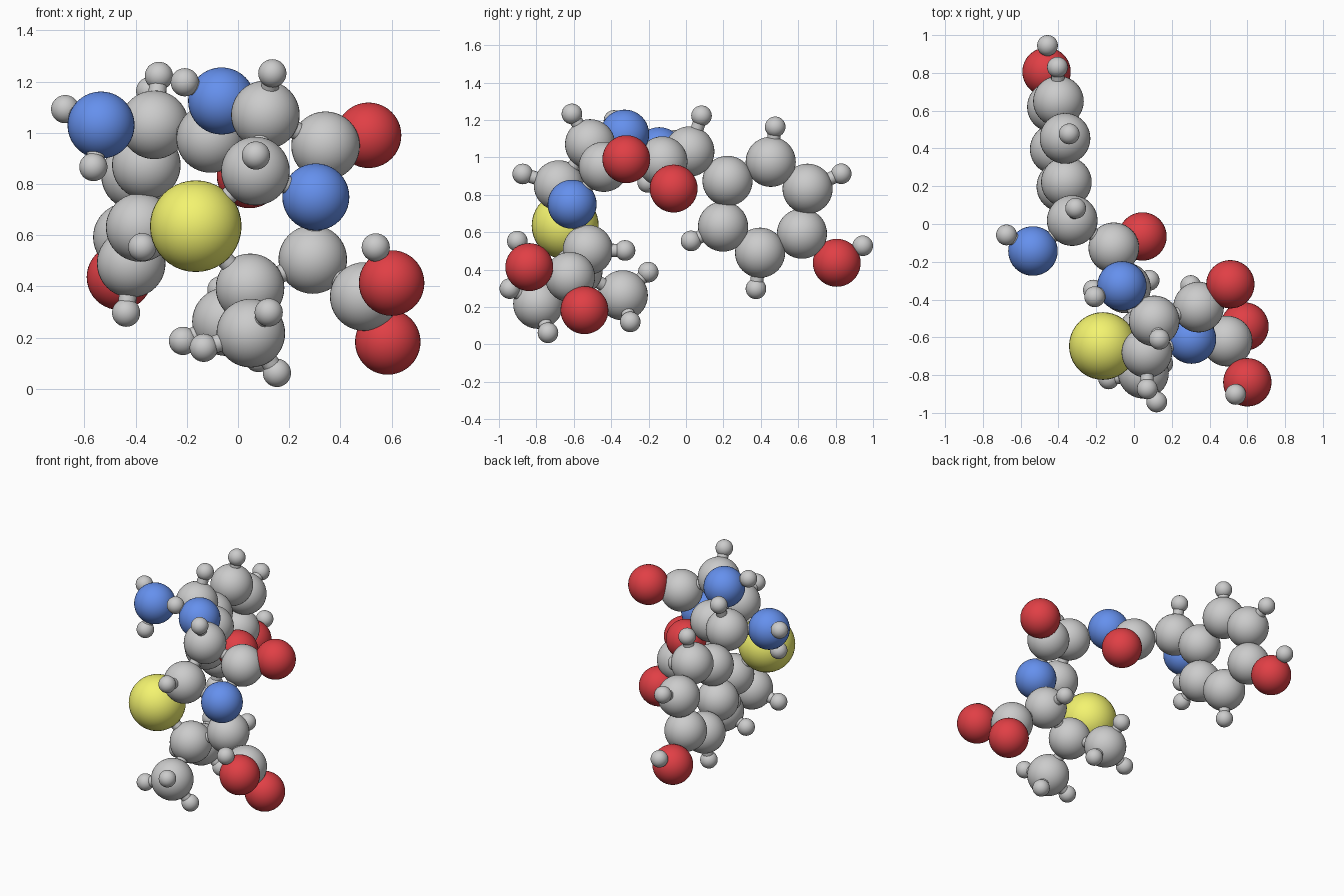
import bpy, bmesh
from mathutils import Vector

if "Cube" in bpy.data.objects:
    bpy.data.objects.remove(bpy.data.objects["Cube"])

RADIUS = {"carbon": 0.134, "nitrogen": 0.131, "oxygen": 0.128, "sulfur": 0.179, "hydrogen": 0.055}
COLOUR = {"nitrogen": (0.13, 0.28, 0.85, 1), "oxygen": (0.75, 0.05, 0.06, 1), "sulfur": (0.9, 0.9, 0.16, 1)}
BOND_RADIUS = 0.035

# Atom centres by group, split by element
GROUPS = {
    "ring": {
        "carbon": [(-.358, .222, .874), (-.365, .453, .976), (-.40, .65, .832),
                   (-.432, .62, .592), (-.417, .396, .49), (-.382, .198, .63)],
        "hydrogen": [(-.343, .477, 1.163), (-.405, .83, .912), (-.437, .374, .297), (-.374, .027, .553)]},
    "hydroxyl": {"oxygen": [(-.463, .806, .436)], "hydrogen": [(-.458, .945, .527)]},
    "amine": {
        "carbon": [(-.327, .018, 1.031)], "nitrogen": [(-.535, -.143, 1.03)],
        "hydrogen": [(-.309, .083, 1.222), (-.675, -.058, 1.092), (-.565, -.205, .866)]},
    "amide": {
        "carbon": [(-.107, -.126, .978)], "oxygen": [(.045, -.066, .833)],
        "nitrogen": [(-.064, -.328, 1.124)], "hydrogen": [(-.208, -.385, 1.197)]},
    "square_ring": {
        "carbon": [(.107, -.513, 1.07), (.342, -.44, .949), (.068, -.68, .85)],
        "oxygen": [(.51, -.319, .99)], "nitrogen": [(.304, -.609, .749)],
        "hydrogen": [(.134, -.61, 1.232), (.07, -.873, .911)]},
    "sulfur_ring": {
        "sulfur": [(-.165, -.646, .635)],
        "carbon": [(.292, -.525, .505), (.047, -.58, .394)], "hydrogen": [(.30, -.326, .502)]},
    "methyl": {
        "carbon": [(.05, -.79, .217), (-.045, -.338, .262)],
        "hydrogen": [(.12, -.942, .298), (.152, -.738, .062), (-.134, -.82, .16),
                     (-.215, -.35, .187), (.08, -.298, .12), (-.065, -.202, .386)]},
    "acid": {
        "carbon": [(.493, -.62, .36)], "oxygen": [(.60, -.838, .413), (.585, -.543, .183)],
        "hydrogen": [(.538, -.902, .552)]},
}


def add_object(name, mesh, location=(0, 0, 0)):
    obj = bpy.data.objects.new(name, mesh)
    obj.location = location
    bpy.context.collection.objects.link(obj)
    return obj


def smooth_mesh(name, build, material=None):
    bm = bmesh.new()
    build(bm)
    for face in bm.faces:
        face.smooth = True
    mesh = bpy.data.meshes.new(name)
    bm.to_mesh(mesh)
    bm.free()
    if material:
        mesh.materials.append(material)
    return mesh


# One shared sphere per element
spheres = {}
for element, radius in RADIUS.items():
    material = None
    if element in COLOUR:
        material = bpy.data.materials.new(element + "_colour")
        material.diffuse_color = COLOUR[element]
        material.use_nodes = True
        material.node_tree.nodes["Principled BSDF"].inputs["Base Color"].default_value = material.diffuse_color
    spheres[element] = smooth_mesh(
        element + "_ball",
        lambda bm: bmesh.ops.create_uvsphere(bm, u_segments=40, v_segments=20, radius=radius),
        material)

# Atoms
atoms = []
for group, elements in GROUPS.items():
    for element, centres in elements.items():
        for i, centre in enumerate(centres, 1):
            add_object(f"{group}_{element}_{i}", spheres[element], centre)
            atoms.append((element, Vector(centre)))

# Thin bonds between neighbouring atoms
stick = smooth_mesh("bond_stick", lambda bm: bmesh.ops.create_cone(
    bm, segments=16, radius1=BOND_RADIUS, radius2=BOND_RADIUS, depth=1))


def reach(a, b):
    if "hydrogen" in (a, b):
        return 0.0 if a == b else 0.24
    return 0.37 if "sulfur" in (a, b) else 0.32


for i, (kind_a, a) in enumerate(atoms):
    for kind_b, b in atoms[i + 1:]:
        axis = b - a
        if axis.length < reach(kind_a, kind_b):
            bond = add_object("bond", stick, (a + b) / 2)
            bond.rotation_euler = axis.to_track_quat("Z", "Y").to_euler()
            bond.scale.z = axis.length
